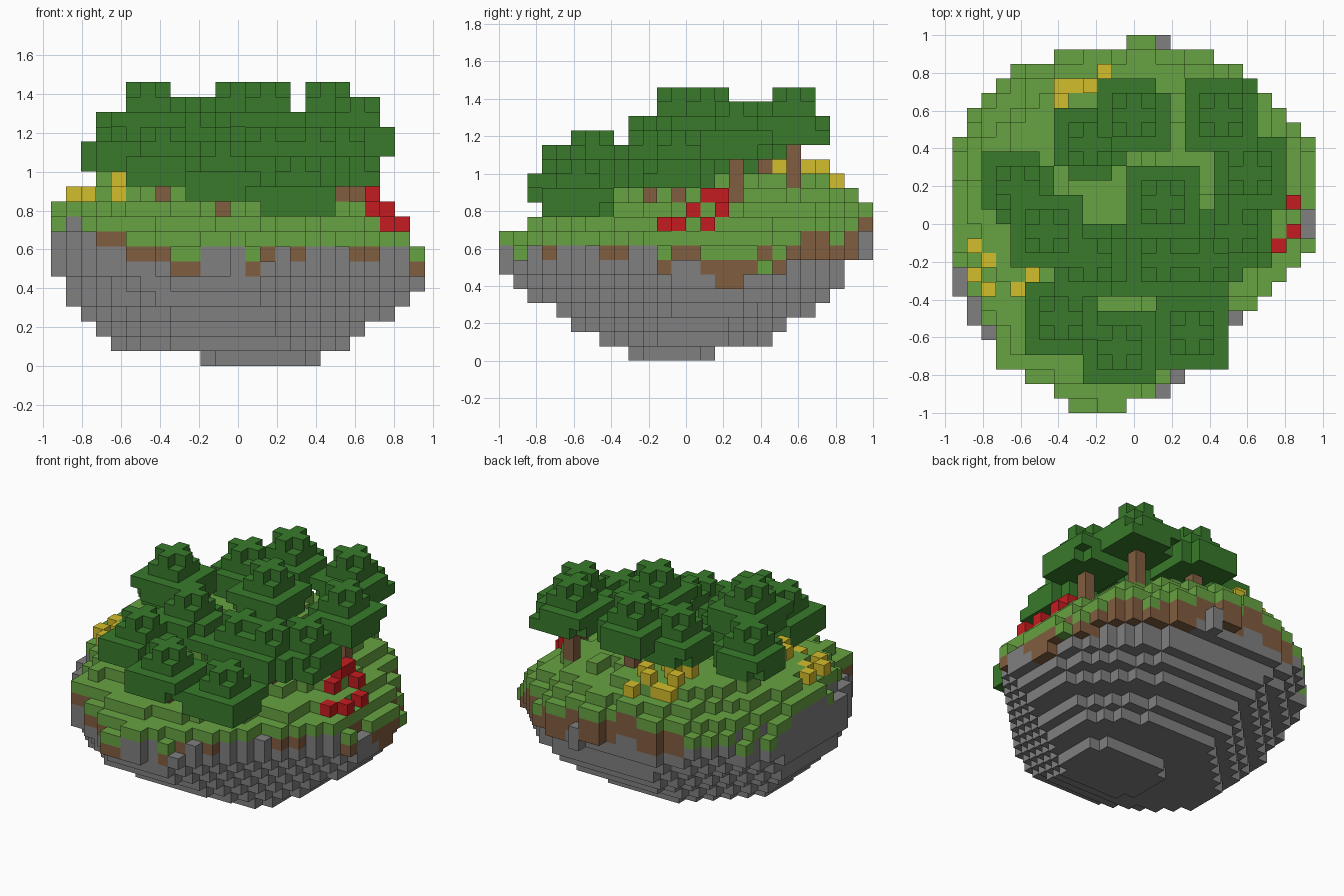
import bpy
import bmesh
import math
import random
from mathutils import Vector

if "Cube" in bpy.data.objects:
    bpy.data.objects.remove(bpy.data.objects["Cube"], do_unlink=True)

S = 2 / 26  # block size
random.seed(4)


def material(name, rgb):
    m = bpy.data.materials.new(name)
    m.use_nodes = True
    m.diffuse_color = (*rgb, 1)
    m.node_tree.nodes["Principled BSDF"].inputs["Base Color"].default_value = (*rgb, 1)
    return m


stone = material("grey stone", (0.215, 0.215, 0.215))
dirt = material("brown earth", (0.22, 0.11, 0.05))
grass = material("light green grass", (0.135, 0.36, 0.054))
leaf = material("dark green leaves", (0.04, 0.195, 0.024))
red = material("red petals", (0.55, 0.012, 0.014))
yellow = material("yellow petals", (0.65, 0.51, 0.024))


def build_blocks(name, cells, mats):
    """Turn a dict of block -> material number into a mesh of its outer faces."""
    bm = bmesh.new()
    corners = {}

    def vert(p):
        key = tuple(round(c) for c in p)
        if key not in corners:
            i, j, k = key
            corners[key] = bm.verts.new(((i - 12.5) * S, (j - 13) * S, k * S))
        return corners[key]

    for cell, mat in cells.items():
        for axis in range(3):
            a, b = Vector((0, 0, 0)), Vector((0, 0, 0))
            a[(axis + 1) % 3] = 1
            b[(axis + 2) % 3] = 1
            for side in (0, 1):
                near = list(cell)
                near[axis] += 2 * side - 1
                if tuple(near) in cells:
                    continue
                o = Vector(cell)
                o[axis] += side
                quad = [o, o + a, o + a + b, o + b]
                if not side:
                    quad.reverse()
                bm.faces.new([vert(p) for p in quad]).material_index = mat
    me = bpy.data.meshes.new(name)
    bm.to_mesh(me)
    bm.free()
    for m in mats:
        me.materials.append(m)
    ob = bpy.data.objects.new(name, me)
    bpy.context.collection.objects.link(ob)
    return ob


# Ground height: tilted towards the front right, stepping down to the rim
def height(i, j):
    u, v = (i - 12) / 12.5, (j - 12.5) / 13
    rim = (2.6 + 1.3 * v) * (u * u + v * v) ** 3
    ripple = 0.25 * math.sin(i * 1.3) * math.cos(j * 0.9)
    return int(12.35 - 1.05 * u + 1.8 * v - rim - 0.85 * max(0, u - v) + ripple)


def in_ellipse(i, j, i0, i1, j0, j1, limit):
    u = (2 * i - i0 - i1) / (i1 - i0 + 1)
    v = (2 * j - j0 - j1) / (j1 - j0 + 1)
    return u * u + v * v <= limit


# Rim rows that are narrower than the ellipse, and the stones along the rim
NARROW = {0: (8, 11), 1: (7, 13), 23: (4, 19), 24: (7, 17), 25: (12, 14)}
BARE = {(14, 25), (0, 8), (0, 9), (1, 6), (1, 7), (2, 5),
        (24, 12), (24, 13), (19, 6), (15, 2), (14, 1)}


def in_outline(i, j):
    if j in NARROW:
        return NARROW[j][0] <= i <= NARROW[j][1]
    return i <= j + 13 and i + j <= 42 and in_ellipse(i, j, 0, 24, 0, 26, 1.07)


# Rock layers of the underside, lowest first: i and j extents
LAYERS = [(10, 17, 9, 14), (4, 19, 7, 18), (3, 20, 5, 19), (2, 22, 4, 21),
          (1, 23, 2, 22), (1, 24, 1, 23), (0, 24, 0, 23), (0, 24, 0, 24)]


def in_layer(i, j, k):
    if k >= len(LAYERS):
        return True
    i0, i1, j0, j1 = LAYERS[k]
    inside = i0 <= i <= i1 and j0 <= j <= j1 and in_ellipse(i, j, *LAYERS[k], 1.1)
    return inside and i - j <= 7 + k and j - i <= 8 + 1.5 * k


# Depth of grass and earth together: thick at the back, patchy elsewhere
def soil(i, j):
    if i + j > 27 and j > 14:
        return 3
    if i < 3 or math.sin(i * 0.7 + j * 0.5) > 0.2:
        return 1
    return 2


# Island: stone body, earth band, grass top
island = {}
for i in range(25):
    for j in range(26):
        bare = (i, j) in BARE
        if not (bare or in_outline(i, j)):
            continue
        top = height(i, j) - (1 if bare else 0)
        for k in range(top):
            if not in_layer(i, j, k) and (k < 6 or k < top - 2):
                continue
            if bare:
                island[i, j, k] = 0
            elif k == top - 1:
                island[i, j, k] = 2
            else:
                island[i, j, k] = 1 if k >= top - soil(i, j) else 0
build_blocks("island", island, [stone, dirt, grass])

# Trees: position and the level where the crown begins
TREES = [(12, 20, 15), (18, 20, 15), (4, 15, 13), (6, 12, 15), (9, 18, 14),
         (14, 14, 15), (20, 16, 14), (9, 10, 13), (14, 10, 12), (17, 10, 12),
         (19, 12, 12), (7, 6, 12), (16, 5, 10), (11, 4, 11)]
trunks, crowns = {}, {}
for i, j, base in TREES:
    for k in range(height(i, j), base):
        trunks[i, j, k] = 0
    for a in range(-2, 3):
        for b in range(-2, 3):
            # Two wide layers with some corners missing
            for layer in (0, 1):
                if abs(a) + abs(b) < 4 or random.random() < 0.5:
                    crowns[i + a, j + b, base + layer] = 0
            # A small square and a cross on top
            if max(abs(a), abs(b)) < 2:
                crowns[i + a, j + b, base + 2] = 0
                if a * b == 0:
                    crowns[i + a, j + b, base + 3] = 0
build_blocks("tree_trunks", trunks, [dirt])
build_blocks("tree_crowns", crowns, [leaf])


# Flowers: single blocks resting on the ground
def flowers(name, spots, mat):
    build_blocks(name, {(i, j, height(i, j)): 0 for i, j in spots}, [mat])


flowers("red_flowers", [(22, 11), (23, 12), (23, 14), (22, 15),
                        (21, 13), (21, 14), (21, 15)], red)
flowers("yellow_flowers_back", [(10, 23), (7, 22), (8, 22), (9, 22), (7, 21),
                                (9, 19), (8, 20), (10, 21), (7, 19)], yellow)
flowers("yellow_flowers_side", [(1, 11), (2, 10), (1, 9), (2, 8), (4, 10),
                                (5, 9), (4, 8)], yellow)
